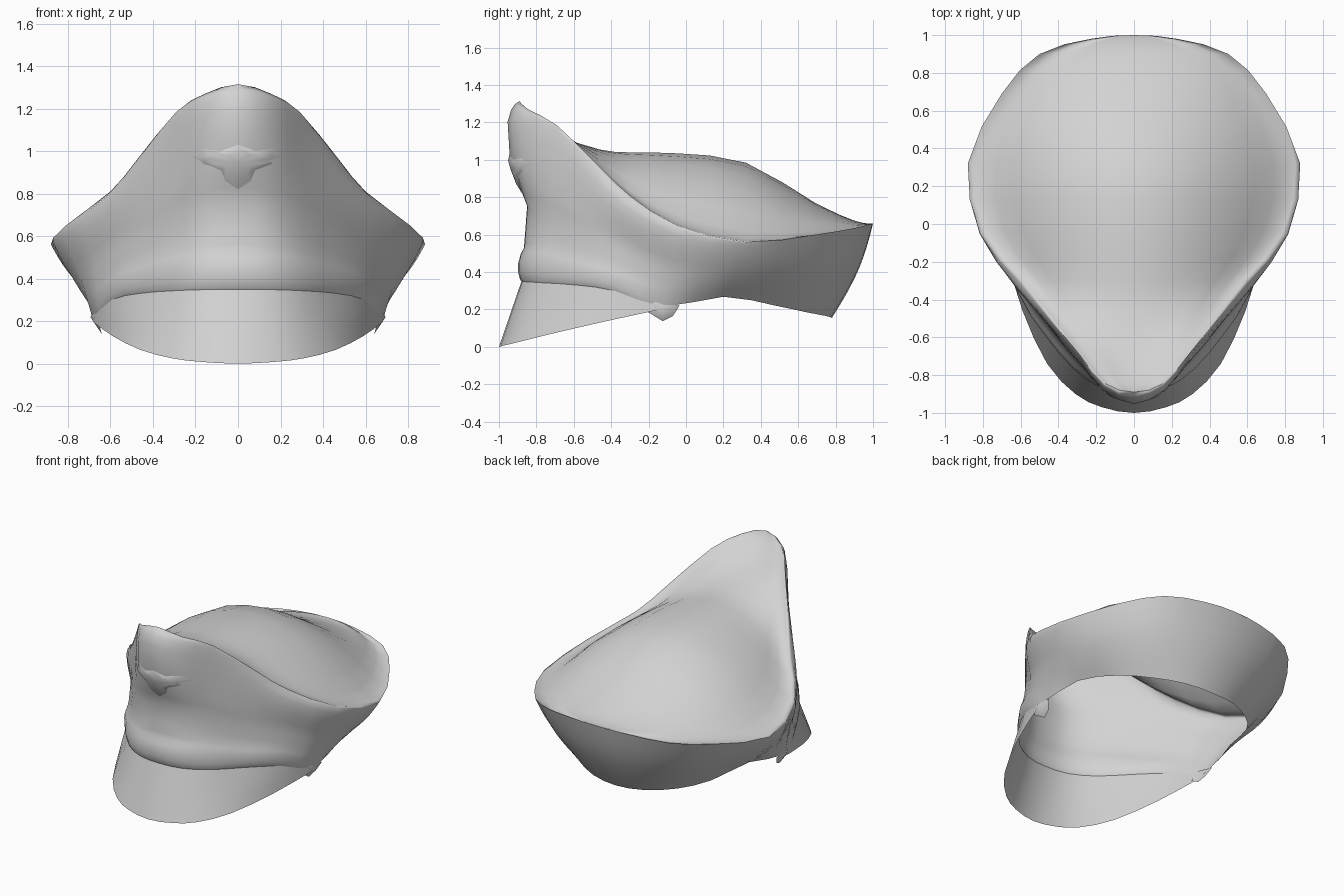
import bpy, bmesh, math
from mathutils import Vector

if "Cube" in bpy.data.objects:
    bpy.data.objects.remove(bpy.data.objects["Cube"])

fabric = bpy.data.materials.new("light_grey")
fabric.diffuse_color = (0.65, 0.65, 0.65, 1)
fabric.use_nodes = True
fabric.node_tree.nodes["Principled BSDF"].inputs["Base Color"].default_value = fabric.diffuse_color

# Half outlines from the front centre to the back centre
RIM = [(0, -.89, 1.315), (.155, -.845, 1.27), (.29, -.69, 1.185), (.475, -.46, .96), (.60, -.3, .81),
       (.81, -.05, .65), (.88, .32, .56), (.70, .69, .60), (.5, .9, .635), (.23, .98, .655), (0, 1, .66)]
BASE = [(0, -.88, .35), (.165, -.855, .348), (.32, -.755, .342), (.465, -.58, .33), (.595, -.38, .3),
        (.685, -.12, .215), (.635, .2, .268), (.535, .48, .22), (.385, .645, .185), (.2, .75, .165), (0, .78, .155)]
PEAK = [(0, -1, 0), (.17, -.97, .008), (.31, -.9, .025), (.46, -.74, .065), (.59, -.46, .13), (.68, -.16, .195)]
# Height of the crown along its centre line, one value per rim point
SPINE = [1.31, 1.25, 1.135, 1.055, 1.04, 1.035, .985, .77, .675, .66, .66]
# Outward push up the front wall: (fraction of height, distance)
FRONT = [(0, 0), (.42, -.035), (.5, -.005), (.57, .02), (.68, .055), (.885, .065), (.97, .04), (1, 0)]
# Rounded lip below the rim at the sides
LIP = [(0, 0), (.5, 0), (.7, .025), (.85, .04), (.95, .025), (1, 0)]
# Share of crown height from the centre line (0) to the rim (1)
BELL = [(0, 1), (.18, .975), (.36, .88), (.55, .64), (.72, .33), (.84, .12), (.92, .02), (.97, -.005), (1, 0)]


def spline(pts, t):
    """Smooth curve through pts, mirrored in x past closed ends."""
    pts = [Vector(p) for p in pts]
    flip = lambda v: Vector((-v.x, v.y, v.z))
    tail = flip(pts[-2]) if abs(pts[-1].x) < 1e-6 else pts[-1] * 2 - pts[-2]
    p = [flip(pts[1])] + pts + [tail]
    i = min(int(t), len(pts) - 2)
    f = t - i
    a, b, c, d = p[i:i + 4]
    return .5 * (2 * b + (c - a) * f + (2 * a - 5 * b + 4 * c - d) * f * f + (3 * b - a - 3 * c + d) * f ** 3)


def lerp_table(table, s):
    for (s0, v0), (s1, v1) in zip(table, table[1:]):
        if s <= s1:
            return v0 + (v1 - v0) * (s - s0) / (s1 - s0)
    return table[-1][1]


def add_grid(bm, rows):
    grid = [[bm.verts.new(p) for p in row] for row in rows]
    for r0, r1 in zip(grid, grid[1:]):
        for k in range(len(r0) - 1):
            bm.faces.new((r0[k], r0[k + 1], r1[k + 1], r1[k]))


def finish(name, bm, angle=110):
    bmesh.ops.remove_doubles(bm, verts=bm.verts, dist=.0005)
    bmesh.ops.dissolve_degenerate(bm, edges=bm.edges, dist=.0005)
    bmesh.ops.recalc_face_normals(bm, faces=bm.faces)
    mesh = bpy.data.meshes.new(name)
    bm.to_mesh(mesh)
    bm.free()
    mesh.materials.append(fabric)
    ob = bpy.data.objects.new(name, mesh)
    bpy.context.collection.objects.link(ob)
    bpy.ops.object.select_all(action='DESELECT')
    ob.select_set(True)
    bpy.context.view_layer.objects.active = ob
    bpy.ops.object.shade_smooth_by_angle(angle=math.radians(angle))
    return ob


def wall_point(t, s):
    """Point on the side wall at station t, height fraction s."""
    low, high = spline(BASE, t), spline(RIM, t)
    p = low.lerp(high, s)
    out = Vector((p.x, p.y, 0)).normalized()
    push = lerp_table(FRONT, s)
    push *= max(0, 1 - t / (2.2 if push > 0 else 3.5))
    push += lerp_table(LIP, s) * max(0, 1 - abs(t - 4) / 2)
    # rolled strap above the visor, fading out at the sides
    top = .18 + .015 * t
    if s < top:
        fade = min(1, max(0, (4.9 - t) / 1.2))
        push += (.025 - .002 * t) * math.sin(math.pi * s / top) ** .7 * fade
    if t > 5:
        push += .03 * math.sin(math.pi * s) * min(1, t - 5)
    return p + out * push


def mirrored(func, stations):
    half = [func(t) for t in stations]
    return [Vector((-p.x, p.y, p.z)) for p in half[:0:-1]] + half


STEPS = [i / 2 for i in range(21)]

# Crown: flaring side wall plus domed top
crown = bmesh.new()
levels = [0, .015, .05, .1, .15, .185, .22, .3, .42, .5, .58, .68, .78, .885, .95, .98, 1]
add_grid(crown, [mirrored(lambda t, s=s: wall_point(t, s), STEPS) for s in levels])
across = [-u for u, f in BELL[:0:-1]] + [u for u, f in BELL]
dome = []
for t in STEPS:
    edge = spline(RIM, t)
    mid = spline([(0, 0, z) for z in SPINE], t).z
    row = []
    for u in across:
        f = .5 * (1 - abs(u) ** 1.6) + .5 * lerp_table(BELL, abs(u))
        dip = -.015 * math.sin(math.pi * min(1, (1 - abs(u)) / .28)) * min(1, edge.x * 2)
        row.append(Vector((edge.x * u, edge.y, edge.z + (mid - edge.z) * f + dip)))
    dome.append(row)
add_grid(crown, dome)
finish("crown", crown)

# Visor: sloping peak under the strap
visor = bmesh.new()
front = STEPS[:11]
add_grid(visor, [mirrored(lambda t, k=k: spline(BASE, t).lerp(spline(PEAK, t), k), front)
                 for k in (0, .33, .67, 1)])
ob = finish("visor", visor)
if sum(p.normal.y for p in ob.data.polygons) > 0:
    ob.data.flip_normals()

# Side tabs hanging at the visor ends
for side, name in ((1, "right_tab"), (-1, "left_tab")):
    tab = bmesh.new()
    inner = [(.655, -.21, .19), (.64, -.125, .138), (.655, -.07, .165), (.68, -.035, .22), (.67, -.18, .25)]
    pts = [tab.verts.new((x * side, y, z)) for x, y, z in inner]
    tip = tab.verts.new((.695 * side, -.13, .22))
    for a, b in zip(pts, pts[1:] + pts[:1]):
        tab.faces.new((a, b, tip))
    finish(name, tab)

# Front badge: low relief with two side points and a lower point
badge = bmesh.new()
relief = [(0, 1.03), (.08, 1.0), (.16, 1.01), (.22, .975), (.16, .94), (.08, .91), (.06, .86), (0, .82)]


def on_wall(x, z, lift):
    """Badge vertex resting on the front wall at x, z."""
    t, s = abs(x) / .16, .6
    for _ in range(12):
        p = wall_point(t, s)
        t = max(0, t + (abs(x) - p.x) / .16)
        s += (z - p.z) / .95
    return badge.verts.new((x, wall_point(t, s).y - lift, z))


spots = relief + [(-x, z) for x, z in relief[-2:0:-1]]
outer = [on_wall(x, z, .001) for x, z in spots]
raised = [on_wall(x * .7, .945 + (z - .945) * .6, .013) for x, z in spots]
count = len(spots)
for k in range(count):
    n = (k + 1) % count
    badge.faces.new((outer[k], outer[n], raised[n], raised[k]))
centre = on_wall(0, .945, .016)
for a, b in zip(raised, raised[1:] + raised[:1]):
    badge.faces.new((a, b, centre))
ob = finish("badge", badge)
if sum(p.normal.y for p in ob.data.polygons) > 0:
    ob.data.flip_normals()
